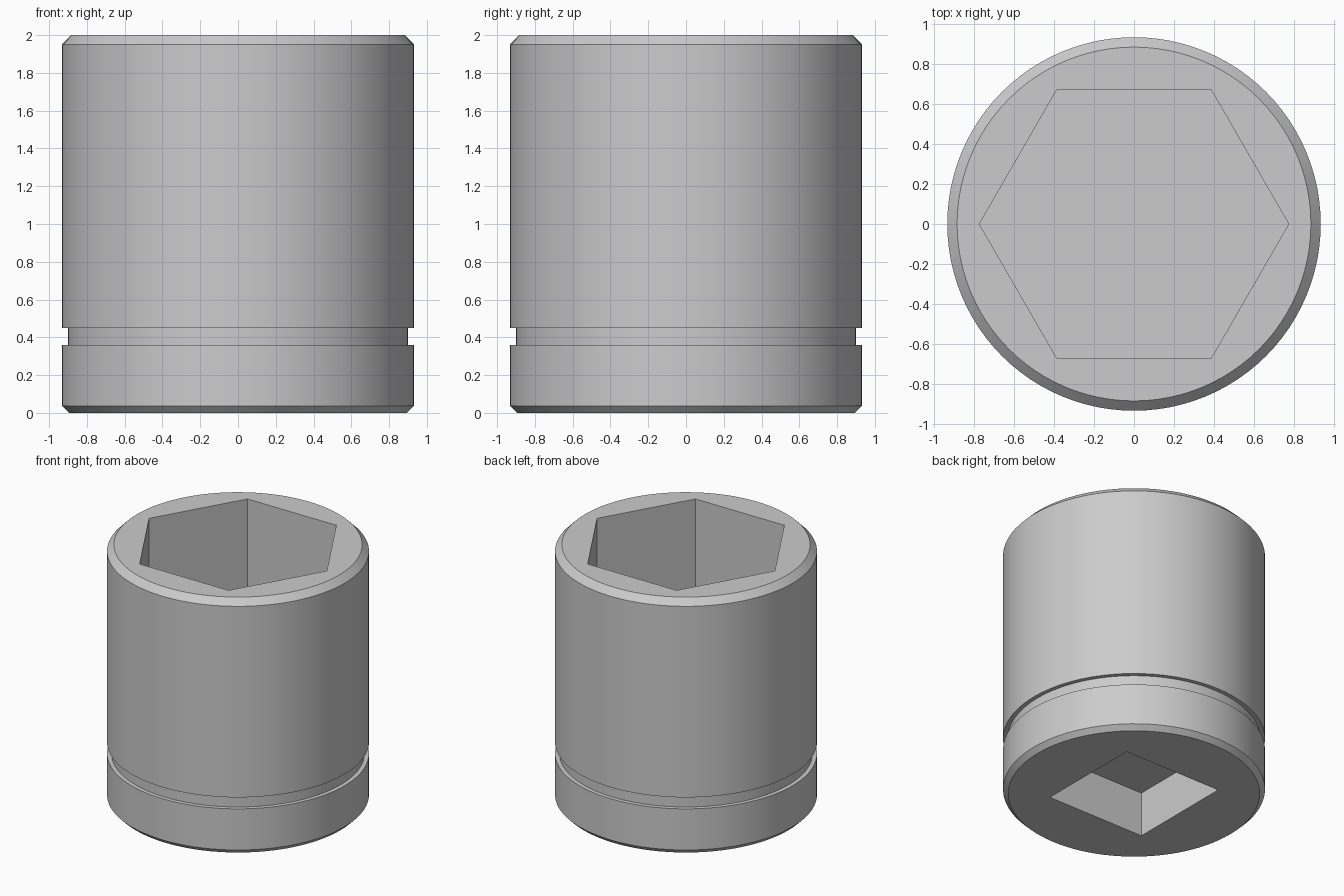
import bpy, bmesh, math

cube = bpy.data.objects.get("Cube")
if cube:
    bpy.data.objects.remove(cube, do_unlink=True)

HEIGHT = 2.0
HEX_DEPTH = 1.2
DRIVE_DEPTH = 0.35
SEGMENTS = 96

steel = bpy.data.materials.new("brushed grey steel")
steel.use_nodes = True
grey = (0.6, 0.6, 0.6, 1)
steel.diffuse_color = grey
steel.node_tree.nodes["Principled BSDF"].inputs["Base Color"].default_value = grey


def turned(name, profile, sides, turn=0.0):
    """Closed solid of revolution from (radius, z) points, bottom to top."""
    bm = bmesh.new()
    rings = []
    for r, z in profile:
        angles = [turn + math.tau * i / sides for i in range(sides)]
        rings.append([bm.verts.new((r * math.cos(a), r * math.sin(a), z)) for a in angles])
    for low, high in zip(rings, rings[1:]):
        for i in range(sides):
            j = (i + 1) % sides
            bm.faces.new((low[i], low[j], high[j], high[i]))
    bm.faces.new(rings[0][::-1])
    bm.faces.new(rings[-1])
    mesh = bpy.data.meshes.new(name)
    bm.to_mesh(mesh)
    bm.free()
    mesh.materials.append(steel)
    obj = bpy.data.objects.new(name, mesh)
    bpy.context.collection.objects.link(obj)
    return obj


def cut(target, cutter):
    """Subtract the cutter from the target and discard it."""
    cutter.hide_render = True
    mod = target.modifiers.new("cut", "BOOLEAN")
    mod.operation = "DIFFERENCE"
    mod.solver = "EXACT"
    mod.object = cutter
    bpy.ops.object.select_all(action="DESELECT")
    bpy.context.view_layer.objects.active = target
    target.select_set(True)
    bpy.ops.object.modifier_apply(modifier=mod.name)
    bpy.data.objects.remove(cutter, do_unlink=True)


# Chamfered cylinder with a retaining groove near the base
body = turned("socket_body", [
    (0.895, 0), (0.932, 0.037), (0.932, 0.36), (0.90, 0.36),
    (0.90, 0.45), (0.932, 0.45), (0.932, 1.95), (0.883, HEIGHT),
], SEGMENTS)

# Hexagonal recess in the top, square drive recess in the bottom
cut(body, turned("hex_recess", [(0.772, HEIGHT - HEX_DEPTH), (0.772, HEIGHT + 0.2)], 6))
cut(body, turned("square_drive", [(0.6, -0.2), (0.6, DRIVE_DEPTH)], 4, math.pi / 4))

# Smooth round walls, sharp rims and recesses
bpy.ops.object.shade_smooth_by_angle(angle=math.radians(30))
